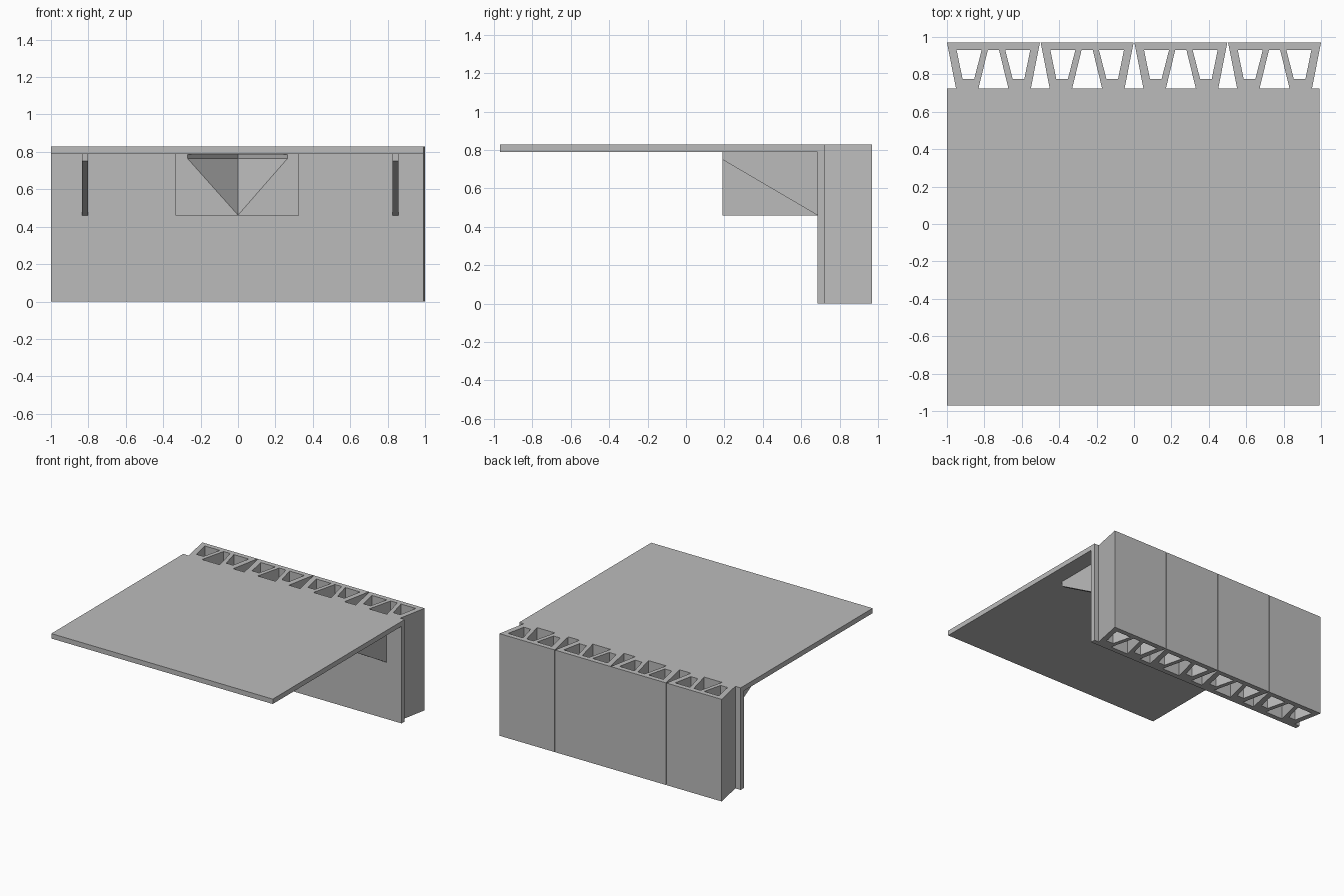
import bpy
import bmesh
from mathutils import Vector

cube = bpy.data.objects.get("Cube")
if cube:
    bpy.data.objects.remove(cube, do_unlink=True)

GREY = (0.5, 0.5, 0.5, 1.0)
mat = bpy.data.materials.new("concrete_grey")
mat.use_nodes = True
mat.diffuse_color = GREY
for node in mat.node_tree.nodes:
    if node.type == "BSDF_PRINCIPLED":
        node.inputs["Base Color"].default_value = GREY

TOP, UNDER = 0.83, 0.79          # slab faces
WALL_FRONT, WALL_BACK = 0.685, 0.725
ARM_FRONT, ARM_LOW = 0.19, 0.46  # bracket reach and lowest point


def finish(name, bm):
    bmesh.ops.recalc_face_normals(bm, faces=bm.faces)
    mesh = bpy.data.meshes.new(name)
    bm.to_mesh(mesh)
    bm.free()
    mesh.materials.append(mat)
    obj = bpy.data.objects.new(name, mesh)
    bpy.context.collection.objects.link(obj)
    return obj


def prism(name, base, offset):
    """Extrude a flat outline along an offset."""
    bm = bmesh.new()
    face = bm.faces.new([bm.verts.new(p) for p in base])
    ext = bmesh.ops.extrude_face_region(bm, geom=[face], use_keep_orig=True)
    moved = [g for g in ext["geom"] if isinstance(g, bmesh.types.BMVert)]
    bmesh.ops.translate(bm, verts=moved, vec=Vector(offset))
    return finish(name, bm)


def box(name, x0, x1, y0, y1, z0, z1):
    base = [(x0, y0, z0), (x1, y0, z0), (x1, y1, z0), (x0, y1, z0)]
    return prism(name, base, (0, 0, z1 - z0))


# Deck slab and the front wall below it
box("deck_slab", -1, 0.992, -0.97, WALL_BACK, UNDER, TOP)
box("front_wall", -1, 0.992, WALL_FRONT, WALL_BACK, 0, UNDER)

# Thin tapered brackets near both ends
for name, x in (("right_bracket", -0.833), ("left_bracket", 0.825)):
    side = [(x, ARM_FRONT, UNDER), (x, WALL_FRONT, UNDER),
            (x, WALL_FRONT, ARM_LOW), (x, ARM_FRONT, 0.75)]
    prism(name, side, (0.032, 0, 0))

# Central block with a faceted recess in its front
block = box("central_block", -0.335, 0.325, ARM_FRONT, WALL_FRONT, ARM_LOW, UNDER)
bm = bmesh.new()
bm.from_mesh(block.data)
front = min(bm.faces, key=lambda f: f.calc_center_median().y)
bl, tl, tr, br = [min(front.verts, key=lambda v: (v.co - Vector((x, ARM_FRONT, z))).length)
                  for x, z in ((-1, 0), (-1, 1), (1, 1), (1, 0))]
bm.faces.remove(front)
rim_z, notch_z, deep = 0.785, 0.765, ARM_FRONT + 0.4
lt, ln, low, rn, rt = [bm.verts.new((x, ARM_FRONT, z)) for x, z in (
    (-0.27, rim_z), (-0.27, notch_z), (0, ARM_LOW + 0.002), (0.265, notch_z), (0.265, rim_z))]
dt, dn = [bm.verts.new((0, deep, z)) for z in (rim_z, notch_z)]
for loop in ((tl, tr, rt, lt), (tl, lt, ln, bl), (bl, ln, low), (bl, low, br),
             (br, low, rn), (br, rn, rt, tr),
             (lt, dt, dn, ln), (rt, rn, dn, dt), (ln, dn, low), (rn, low, dn),
             (lt, rt, dt)):
    bm.faces.new(loop)
bm.normal_update()
bmesh.ops.recalc_face_normals(bm, faces=bm.faces)
bm.to_mesh(block.data)
bm.free()

# Hollow backing panel: mirrored half outline with two trapezoid cores
half = 0.2485
outer = [(-half, 0.97), (-0.2, WALL_BACK), (-0.08, WALL_BACK), (-0.03, 0.93)]
core = [(-0.197, 0.93), (-0.063, 0.93), (-0.103, 0.775), (-0.165, 0.775)]


def mirrored(points):
    return [(-x, y) for x, y in reversed(points)]


def make_panel(name, centre):
    curve = bpy.data.curves.new(name, "CURVE")
    curve.dimensions = "2D"
    curve.fill_mode = "BOTH"
    curve.extrude = TOP / 2
    for pts in (outer + mirrored(outer), core, mirrored(core)):
        spline = curve.splines.new("POLY")
        spline.points.add(len(pts) - 1)
        for p, (x, y) in zip(spline.points, pts):
            p.co = (x, y, 0, 1)
        spline.use_cyclic_u = True
    helper = bpy.data.objects.new(name + "_outline", curve)
    bpy.context.collection.objects.link(helper)
    bpy.context.view_layer.update()
    deps = bpy.context.evaluated_depsgraph_get()
    bm = bmesh.new()
    bm.from_mesh(bpy.data.meshes.new_from_object(helper.evaluated_get(deps)))
    bpy.data.objects.remove(helper, do_unlink=True)
    bmesh.ops.remove_doubles(bm, verts=bm.verts, dist=0.0005)
    bmesh.ops.translate(bm, verts=bm.verts, vec=(centre, 0, TOP / 2))
    for f in bm.faces:
        f.smooth = False
    return finish(name, bm)


for i in range(4):
    make_panel("hollow_panel_%d" % (i + 1), -0.7515 + i * 0.501)
